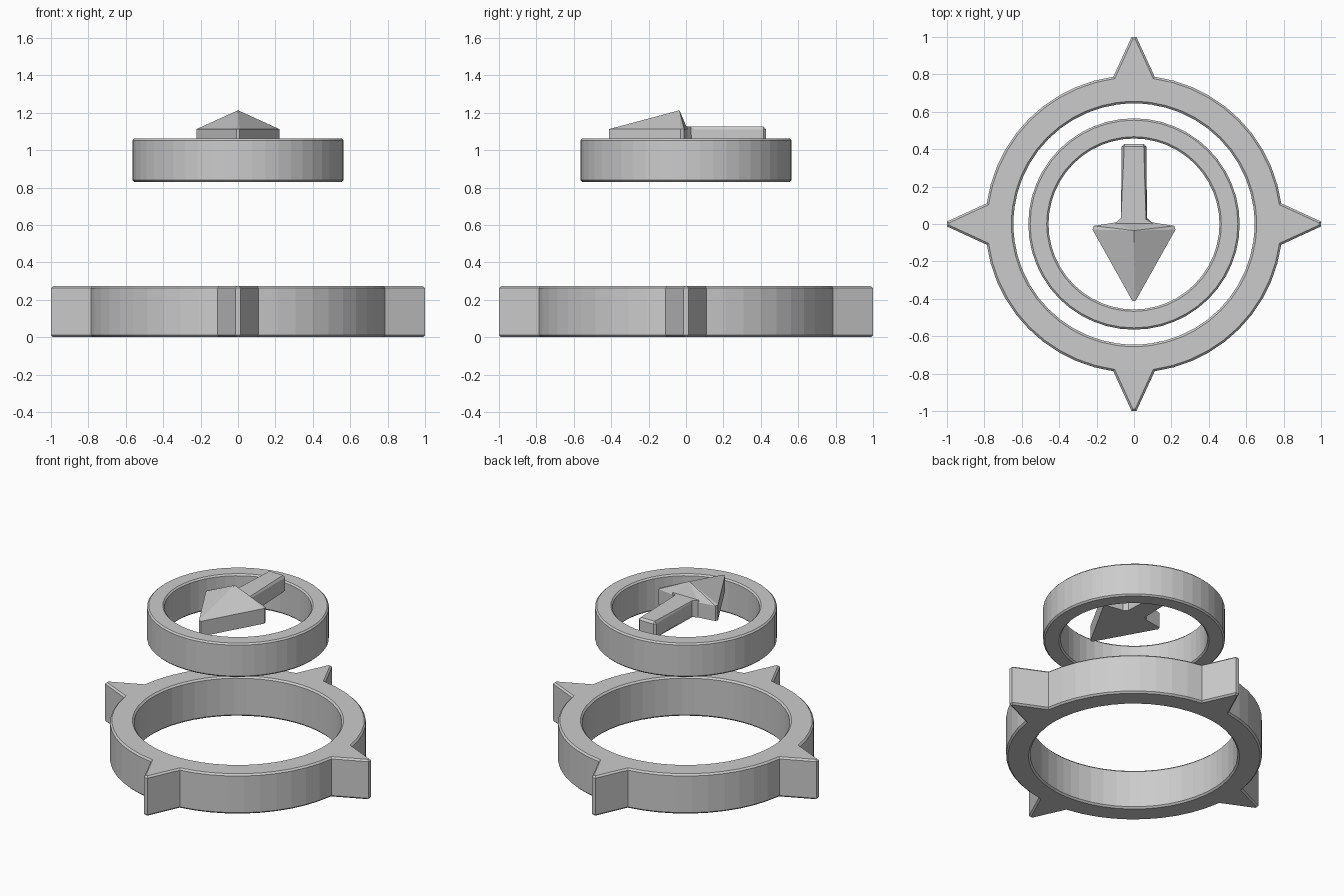
import bpy, bmesh
from math import sin, cos, pi, radians

if "Cube" in bpy.data.objects:
    bpy.data.objects.remove(bpy.data.objects["Cube"])


def finish(bm, name):
    bmesh.ops.recalc_face_normals(bm, faces=bm.faces[:])
    me = bpy.data.meshes.new(name)
    bm.to_mesh(me)
    bm.free()
    ob = bpy.data.objects.new(name, me)
    bpy.context.collection.objects.link(ob)
    return ob


def bevel(bm, edges, width):
    bmesh.ops.bevel(bm, geom=edges, offset=width, segments=1,
                    profile=0.5, affect='EDGES')


def ring(name, outer, inner, z0, z1, width):
    """Band between two matching outlines with chamfered rims."""
    bm = bmesh.new()
    loops = [[bm.verts.new((x, y, z)) for x, y in pts]
             for pts, z in ((outer, z0), (outer, z1), (inner, z1), (inner, z0))]
    n = len(outer)
    for k in range(4):
        a, b = loops[k], loops[(k + 1) % 4]
        for i in range(n):
            j = (i + 1) % n
            bm.faces.new((a[i], a[j], b[j], b[i]))
    rims = [bm.edges.get((l[i], l[(i + 1) % n])) for l in loops for i in range(n)]
    bmesh.ops.recalc_face_normals(bm, faces=bm.faces[:])
    bevel(bm, rims, width)
    return finish(bm, name)


def polar(r, deg):
    return r * cos(radians(deg)), r * sin(radians(deg))


def mirrored(half):
    """Close a right-hand half outline by mirroring it over x = 0."""
    return half + [(-x, y) for x, y in reversed(half)]


# Lower ring with four pointed spikes
R_OUT, R_IN, STEPS, BASE = 0.795, 0.645, 10, 8.0
outer, inner = [], []
for q in range(4):
    a = 90 * q
    outer += [polar(R_OUT, a - BASE), polar(1.0, a - 0.75), polar(1.0, a + 0.75)]
    inner += [polar(R_IN, a - BASE), polar(R_IN, a - 2.7), polar(R_IN, a + 2.7)]
    for s in range(STEPS):
        t = a + BASE + (90 - 2 * BASE) * s / STEPS
        outer.append(polar(R_OUT, t))
        inner.append(polar(R_IN, t))
ring("spiked_ring", outer, inner, 0.0, 0.273, 0.011)

# Upper plain ring
N = 48
ring("upper_ring", [polar(0.565, 360 * i / N) for i in range(N)],
     [polar(0.457, 360 * i / N) for i in range(N)], 0.83, 1.062, 0.01)

# Arrow shaft, flared where it meets the head
Z0 = 1.008
bm = bmesh.new()
outline = mirrored([(0.1, -0.02), (0.1, 0.005), (0.066, 0.035), (0.066, 0.428)])
low = bm.faces.new([bm.verts.new((x, y, Z0)) for x, y in outline])
ext = bmesh.ops.extrude_face_region(bm, geom=[low], use_keep_orig=True)
for v in ext["geom"]:
    if isinstance(v, bmesh.types.BMVert):
        v.co.z = 1.125
bmesh.ops.recalc_face_normals(bm, faces=bm.faces[:])
edges = [e for e in bm.edges if min(v.co.y for v in e.verts) > 0.03]
bevel(bm, edges, 0.014)
finish(bm, "arrow_shaft")

# Arrow head: straight sides below, peaked roof above
bm = bmesh.new()
outline = mirrored([(0.008, -0.412), (0.222, -0.03), (0.215, -0.01), (0.1, 0.008)])
low = [bm.verts.new((x, y, Z0)) for x, y in outline]
top = [bm.verts.new((x, y, 1.112)) for x, y in outline]
peak = bm.verts.new((0, -0.035, 1.213))
bm.faces.new(low)
for i in range(len(low)):
    j = (i + 1) % len(low)
    bm.faces.new((low[i], low[j], top[j], top[i]))
    bm.faces.new((top[i], top[j], peak))
finish(bm, "arrow_head")
